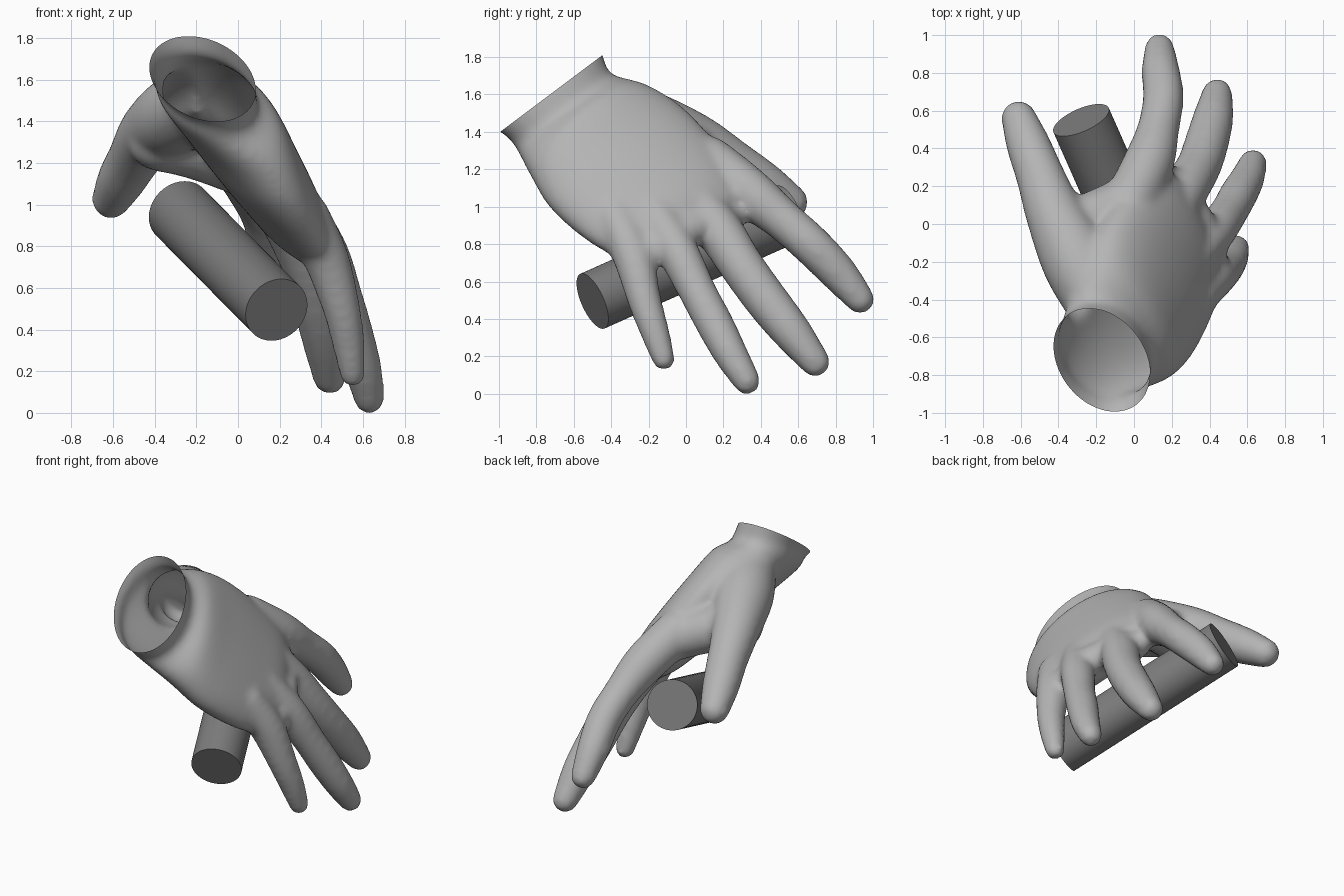
import bpy
import bmesh
from math import cos, sin, pi, radians
from mathutils import Vector, Matrix

if "Cube" in bpy.data.objects:
    bpy.data.objects.remove(bpy.data.objects["Cube"], do_unlink=True)


def material(name, grey):
    m = bpy.data.materials.new(name)
    m.use_nodes = True
    colour = (grey, grey, grey, 1)
    m.diffuse_color = colour
    m.node_tree.nodes["Principled BSDF"].inputs["Base Color"].default_value = colour
    return m


def add_object(name, mesh, mat):
    obj = bpy.data.objects.new(name, mesh)
    bpy.context.collection.objects.link(obj)
    mesh.materials.clear()
    mesh.materials.append(mat)
    return obj


def spline(rows, steps):
    """Catmull-Rom through rows of numbers."""
    rows = [Vector(r) for r in rows]
    out = []
    for i in range(len(rows) - 1):
        p0, p1 = rows[max(i - 1, 0)], rows[i]
        p2, p3 = rows[i + 1], rows[min(i + 2, len(rows) - 1)]
        for k in range(steps):
            t = k / steps
            out.append(0.5 * (2 * p1 + (p2 - p0) * t + (2 * p0 - 5 * p1 + 4 * p2 - p3) * t ** 2
                              + (3 * p1 - p0 - 3 * p2 + p3) * t ** 3))
    return out + [rows[-1]]


def loft(bm, sections, sides):
    """Closed skin over ellipses given as centre, wide axis, thin axis."""
    rings = []
    for s in sections:
        c, a, b = Vector(s[0:3]), Vector(s[3:6]), Vector(s[6:9])
        rings.append([bm.verts.new(c + a * cos(2 * pi * k / sides) + b * sin(2 * pi * k / sides))
                      for k in range(sides)])
    for r0, r1 in zip(rings, rings[1:]):
        for k in range(sides):
            j = (k + 1) % sides
            bm.faces.new((r0[k], r0[j], r1[j], r1[k]))
    bm.faces.new(rings[0])
    bm.faces.new(rings[-1])


def digit(bm, rows):
    """Round-ended tube along a path of (x, y, z, radius)."""
    path = spline(rows, 4)
    centres = [Vector(p[0:3]) for p in path]
    first = (centres[1] - centres[0]).normalized()
    last = (centres[-1] - centres[-2]).normalized()
    bends = [radians(a) for a in (20, 40, 60, 80)]
    rings = [(centres[0] - first * path[0][3] * sin(a), first, path[0][3] * cos(a))
             for a in reversed(bends)]
    for i, c in enumerate(centres):
        tangent = centres[min(i + 1, len(centres) - 1)] - centres[max(i - 1, 0)]
        rings.append((c, tangent.normalized(), path[i][3]))
    rings += [(centres[-1] + last * path[-1][3] * sin(a), last, path[-1][3] * cos(a)) for a in bends]
    sections = []
    for c, tangent, radius in rings:
        side = tangent.cross(Vector((1, 0, 0))).normalized()
        sections.append([*c, *(side * radius), *(tangent.cross(side) * radius)])
    loft(bm, sections, 20)


skin = material("light grey", 0.46)
dark = material("dark grey", 0.2)

# Palm frame: across the knuckles, along the hand, out of the back of the hand
wrist = Vector((-0.17, -0.72, 1.605))
across = Vector((-0.42, 0.74, 0.52)).normalized()
along = Vector((0.41, 0.65, -0.64)).normalized()
back = along.cross(across)
rim_normal = Vector((0, -0.6, 0.8))
rim_wide, rim_thin = Vector((-0.125, 0.268, 0.201)), Vector((0.225, 0.064, 0.048))

# Slightly flared cuff sections, then palm sections
sections = []
for depth, shift, scale in ((0.06, -0.02, 1.06), (0, 0, 1.0), (-0.05, 0.015, 0.95), (-0.12, 0.025, 0.95)):
    c = wrist + rim_normal * depth + Vector((shift, 0, 0))
    sections.append([*c, *(rim_wide * scale), *(rim_thin * scale)])
for s, wide, thick in ((0.32, 0.43, 0.215), (0.54, 0.485, 0.2), (0.8, 0.475, 0.175),
                       (1.02, 0.42, 0.145), (1.16, 0.36, 0.09)):
    sections.append([*(wrist + along * s), *(across * wide), *(back * thick)])

bm = bmesh.new()
loft(bm, spline(sections, 5), 40)

# Fingers, thumb, the web beside the thumb and the ridge between the fingers
digits = {
    "index": [(-0.02, 0.12, 1.24, 0.14), (0.08, 0.33, 1.08, 0.135), (0.13, 0.51, 0.935, 0.112),
              (0.155, 0.67, 0.795, 0.11), (0.14, 0.815, 0.645, 0.102), (0.135, 0.93, 0.505, 0.08)],
    "middle": [(0.16, 0, 1.08, 0.13), (0.26, 0.17, 0.88, 0.128), (0.34, 0.3, 0.68, 0.12),
               (0.385, 0.43, 0.5, 0.118), (0.42, 0.565, 0.33, 0.108), (0.44, 0.69, 0.17, 0.082)],
    "ring": [(0.3, -0.18, 0.98, 0.11), (0.42, -0.05, 0.77, 0.112), (0.5, 0.06, 0.55, 0.102),
             (0.55, 0.15, 0.38, 0.102), (0.6, 0.24, 0.21, 0.093), (0.63, 0.325, 0.068, 0.075)],
    "little": [(0.33, -0.38, 0.95, 0.11), (0.425, -0.285, 0.74, 0.11), (0.495, -0.225, 0.51, 0.092),
               (0.53, -0.17, 0.34, 0.08), (0.55, -0.12, 0.185, 0.063)],
    "thumb": [(-0.18, -0.42, 1.5, 0.18), (-0.3, -0.2, 1.43, 0.19), (-0.42, 0.05, 1.345, 0.155),
              (-0.495, 0.25, 1.23, 0.13), (-0.56, 0.42, 1.12, 0.118), (-0.61, 0.56, 1.025, 0.095)],
    "web": [(-0.38, -0.04, 1.31, 0.15), (-0.2, 0.03, 1.27, 0.15), (0.02, 0.14, 1.18, 0.14)],
    "ridge": [(0.17, 0.23, 0.94, 0.09), (0.35, 0, 0.87, 0.09), (0.42, -0.22, 0.75, 0.085)],
}
for rows in digits.values():
    digit(bm, rows)
bmesh.ops.recalc_face_normals(bm, faces=bm.faces[:])
mesh = bpy.data.meshes.new("hand")
bm.to_mesh(mesh)
bm.free()
hand = add_object("hand", mesh, skin)

# Fuse the parts into one smooth skin
fuse = hand.modifiers.new("fuse", "REMESH")
fuse.mode = "VOXEL"
fuse.voxel_size = 0.02
soften = hand.modifiers.new("soften", "SMOOTH")
soften.factor = 0.5
soften.iterations = 14
depsgraph = bpy.context.evaluated_depsgraph_get()
fused = bpy.data.meshes.new_from_object(hand.evaluated_get(depsgraph))
hand.modifiers.clear()

# Open the skin at the wrist
bm = bmesh.new()
bm.from_mesh(fused)
bmesh.ops.bisect_plane(bm, geom=bm.verts[:] + bm.edges[:] + bm.faces[:], plane_co=wrist,
                       plane_no=rim_normal, clear_outer=True)
for f in bm.faces:
    f.smooth = True
bm.to_mesh(fused)
bm.free()
hand.data = fused

# Rod under the palm
start, end = Vector((0.185, -0.5, 0.495)), Vector((-0.28, 0.55, 0.965))
axis = end - start
bm = bmesh.new()
bmesh.ops.create_cone(bm, cap_ends=True, segments=64, radius1=0.16, radius2=0.16, depth=axis.length,
                      matrix=Matrix.Translation((start + end) / 2)
                      @ axis.to_track_quat("Z", "Y").to_matrix().to_4x4())
for f in bm.faces:
    f.smooth = len(f.verts) == 4
for e in bm.edges:
    e.smooth = all(f.smooth for f in e.link_faces)
mesh = bpy.data.meshes.new("rod")
bm.to_mesh(mesh)
bm.free()
add_object("rod", mesh, dark)
